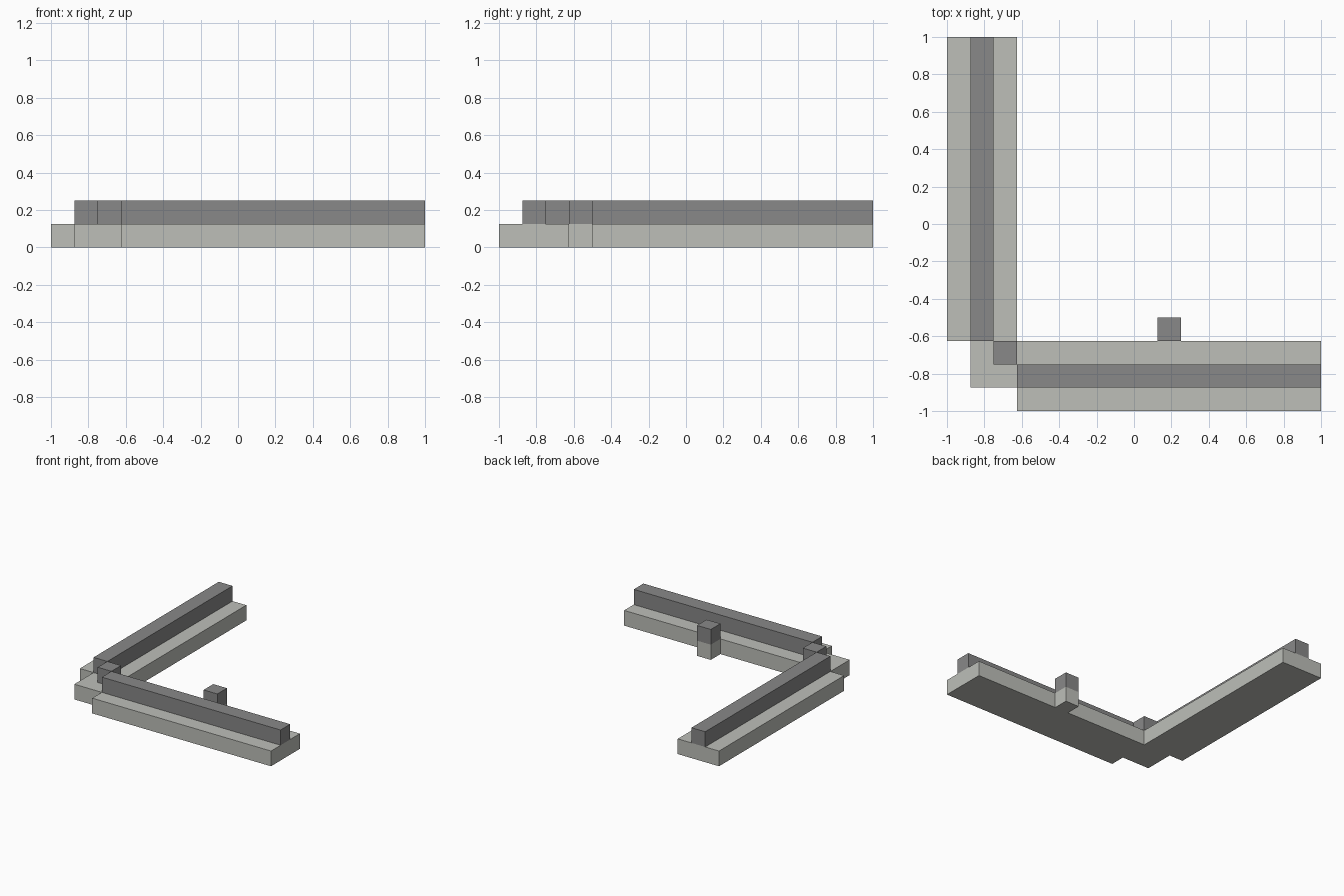
import bpy
import bmesh
from mathutils import Vector

cube = bpy.data.objects.get("Cube")
if cube:
    bpy.data.objects.remove(cube, do_unlink=True)

U = 0.125  # block size; all parts sit on this grid


def material(name, color):
    mat = bpy.data.materials.new(name)
    mat.use_nodes = True
    mat.diffuse_color = color
    mat.node_tree.nodes["Principled BSDF"].inputs["Base Color"].default_value = color
    return mat


light_stone = material("light stone", (0.51, 0.52, 0.485, 1))
dark_stone = material("dark stone", (0.246, 0.246, 0.246, 1))


def block(name, low, high, mat):
    """Box between two corners given in grid units."""
    low, high = Vector(low) * U, Vector(high) * U
    bm = bmesh.new()
    bmesh.ops.create_cube(bm, size=1)
    bmesh.ops.scale(bm, vec=high - low, verts=bm.verts)
    mesh = bpy.data.meshes.new(name)
    bm.to_mesh(mesh)
    bm.free()
    mesh.materials.append(mat)
    obj = bpy.data.objects.new(name, mesh)
    obj.location = (low + high) / 2
    bpy.context.collection.objects.link(obj)


# Wide lower course: two wings and the corner between them
block("right_wing_base", (-8, -5, 0), (-5, 8, 1), light_stone)
block("front_wing_base", (-5, -8, 0), (8, -5, 1), light_stone)
block("corner_base", (-7, -7, 0), (-5, -5, 1), light_stone)

# Narrow upper course
block("right_wing_ridge", (-7, -5, 1), (-6, 8, 2), dark_stone)
block("front_wing_ridge", (-5, -7, 1), (8, -6, 2), dark_stone)
block("corner_ridge", (-6, -6, 1), (-5, -5, 2), dark_stone)

# Small post on the inner side
block("post_base", (1, -5, 0), (2, -4, 1), light_stone)
block("post_top", (1, -5, 1), (2, -4, 2), dark_stone)
